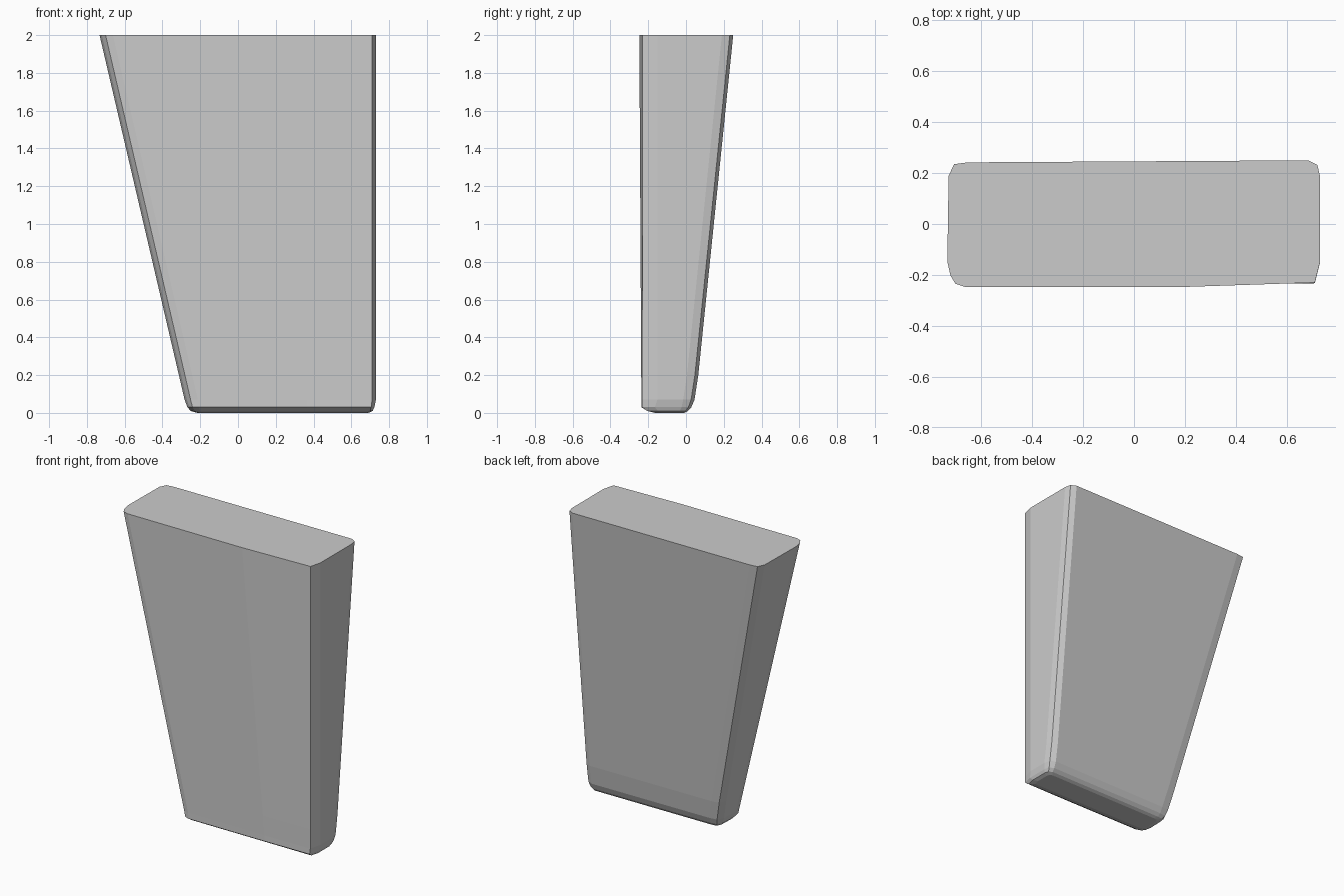
import bpy, bmesh

if "Cube" in bpy.data.objects:
    bpy.data.objects.remove(bpy.data.objects["Cube"])

# Rounded-corner section: left x, right x, front-left y, front-right y, back y, corner scale
def section(z, xl, xr, fl, fr, yb, k):
    pts = [
        (xl + .032 * k, fl + .012 * k), (xl + .07 * k, fl),    # front left corner
        (xl + (xr - xl) * .64, fl),                            # faint front crease
        (xr - .02 * k, fr), (xr, fr + .08 * k),                # front right corner
        (xr, yb - .06 * k), (xr - .01 * k, yb - .018 * k),     # back right corner
        (xr - .045 * k, yb),
        (xl + .08 * k, yb - .008 * k), (xl + .027 * k, yb - .015 * k),  # back left corner
        (xl + .005 * k, yb - .06 * k),
        (xl, fl + .10 * k), (xl + .012 * k, fl + .045 * k),
    ]
    return [(x, y, z) for x, y in pts]

# Tapered slab, from the rounded foot up to the flat top
sections = [
    section(0.00, -.215, .69, -.165, -.165, -.01, .5),
    section(0.01, -.25, .713, -.205, -.205, .01, .7),
    section(0.03, -.268, .722, -.236, -.233, .028, .85),
    section(0.07, -.283, .73, -.236, -.232, .045, 1),
    section(0.20, -.313, .73, -.237, -.232, .065, 1),
    section(2.00, -.733, .73, -.247, -.230, .250, 1),
]

bm = bmesh.new()
rings = [[bm.verts.new(p) for p in s] for s in sections]
n = len(rings[0])
for a, b in zip(rings, rings[1:]):
    for i in range(n):
        j = (i + 1) % n
        bm.faces.new((a[i], a[j], b[j], b[i]))
bm.faces.new(rings[0][::-1])
bm.faces.new(rings[-1])
bmesh.ops.recalc_face_normals(bm, faces=bm.faces)

mesh = bpy.data.meshes.new("tapered_slab")
bm.to_mesh(mesh)
bm.free()
slab = bpy.data.objects.new("tapered_slab", mesh)
bpy.context.collection.objects.link(slab)
